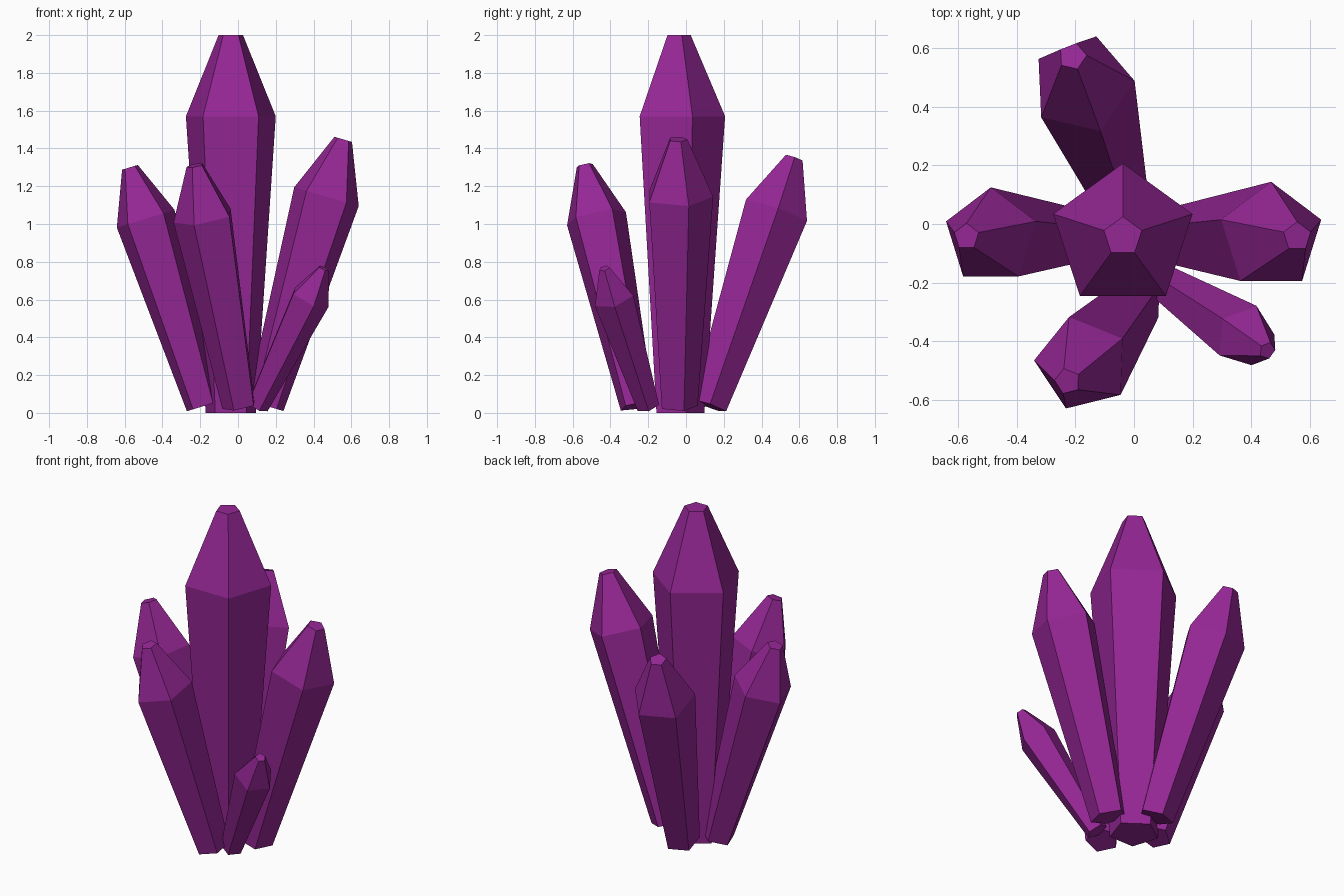
import bpy, bmesh, math
from mathutils import Vector

if "Cube" in bpy.data.objects:
    bpy.data.objects.remove(bpy.data.objects["Cube"])

# Single flat purple
purple = bpy.data.materials.new("crystal_purple")
purple.diffuse_color = (0.30, 0.02, 0.30, 1.0)
purple.use_nodes = True
purple.node_tree.nodes["Principled BSDF"].inputs["Base Color"].default_value = purple.diffuse_color


def crystal(name, base, tip, radius, phase):
    """Five-sided shard: narrow foot, wide shoulder, small flat tip."""
    base, tip = Vector(base), Vector(tip)
    axis = tip - base
    turn = Vector((0, 0, 1)).rotation_difference(axis)
    bm = bmesh.new()
    rings = []
    # (fraction of length, fraction of radius)
    for along, width in ((0, 0.56), (0.785, 1.0), (1, 0.272)):
        ring = []
        for k in range(5):
            a = math.radians(phase + 72 * k)
            offset = Vector((math.cos(a), math.sin(a), 0)) * radius * width
            ring.append(bm.verts.new(base + axis * along + turn @ offset))
        rings.append(ring)
    for low, high in zip(rings, rings[1:]):
        for k in range(5):
            n = (k + 1) % 5
            bm.faces.new((low[k], low[n], high[n], high[k]))
    bm.faces.new(rings[0][::-1])
    bm.faces.new(rings[-1])
    mesh = bpy.data.meshes.new(name)
    bm.to_mesh(mesh)
    bm.free()
    mesh.materials.append(purple)
    obj = bpy.data.objects.new(name, mesh)
    bpy.context.collection.objects.link(obj)


# Upright centre shard
crystal("centre_crystal", (-0.038, -0.043, 0), (-0.038, -0.043, 2.0), 0.25, 90)
# Leaning shards around it
crystal("left_crystal", (-0.185, -0.043, 0.035), (-0.572, -0.043, 1.30), 0.168, 90)
crystal("right_crystal", (0.145, -0.043, 0.038), (0.557, -0.043, 1.448), 0.187, 90)
crystal("back_crystal", (-0.055, 0.12, 0.038), (-0.21, 0.572, 1.35), 0.18, 3.5)
crystal("front_crystal", (0.01, -0.26, 0.037), (-0.227, -0.537, 1.31), 0.168, 33)
crystal("small_crystal", (0.10, -0.20, 0.035), (0.455, -0.432, 0.765), 0.111, -1)
